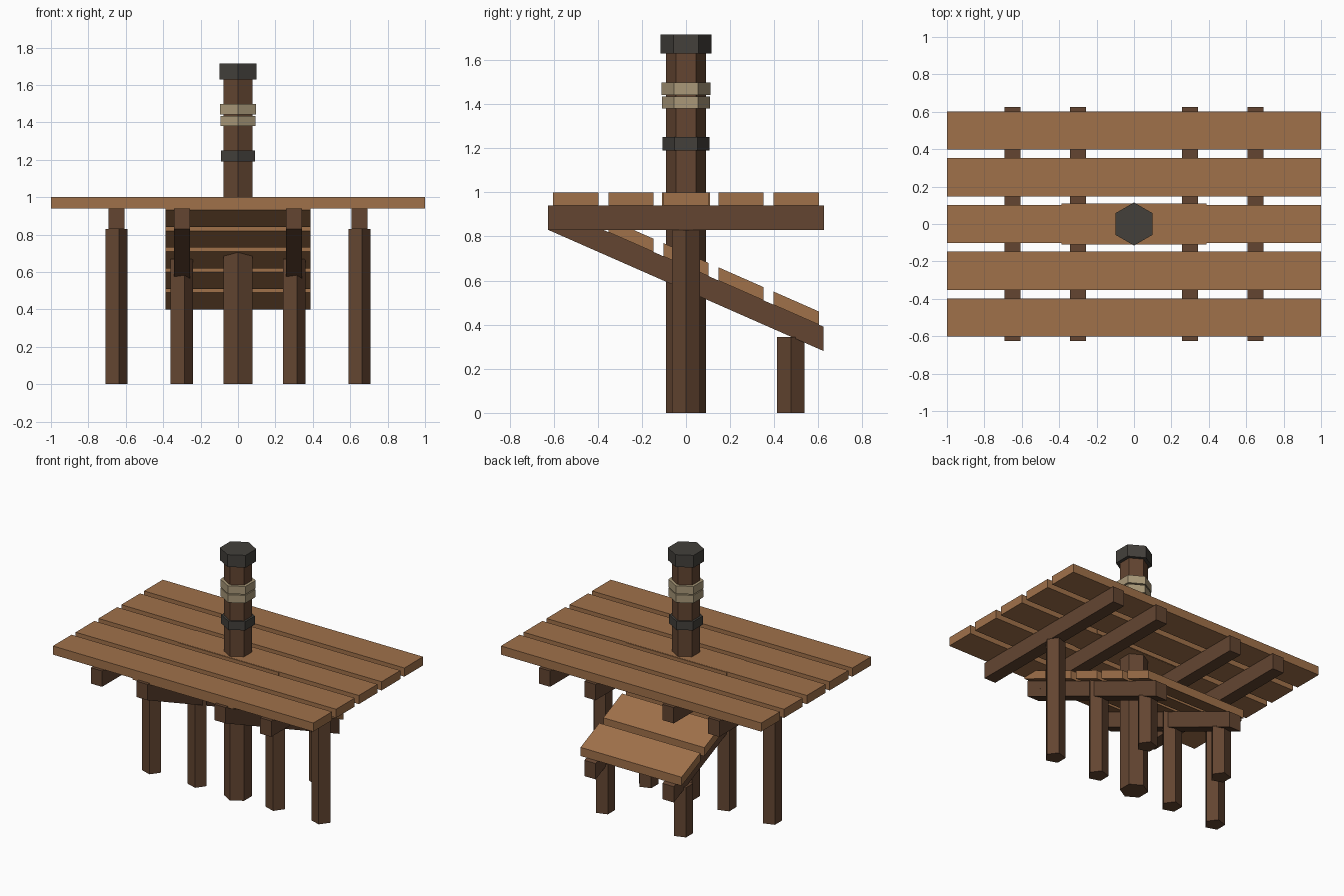
import bpy, bmesh, math

if "Cube" in bpy.data.objects:
    bpy.data.objects.remove(bpy.data.objects["Cube"])


def material(name, rgb):
    """Flat colour from 0-255 display values."""
    def lin(c):
        c /= 255
        return c / 12.92 if c <= 0.04045 else ((c + 0.055) / 1.055) ** 2.4
    m = bpy.data.materials.new(name)
    m.diffuse_color = (*[lin(c) for c in rgb], 1)
    m.use_nodes = True
    m.node_tree.nodes["Principled BSDF"].inputs["Base Color"].default_value = m.diffuse_color
    return m


PLANK = material("plank_wood", (160, 113, 74))
DARK = material("dark_wood", (99, 69, 49))
IRON = material("dark_iron", (67, 64, 59))
ROPE = material("rope", (170, 153, 121))
SLOPE = -0.44


def finish(bm, name, mat):
    bmesh.ops.recalc_face_normals(bm, faces=bm.faces)
    mesh = bpy.data.meshes.new(name)
    bm.to_mesh(mesh)
    bm.free()
    mesh.materials.append(mat)
    obj = bpy.data.objects.new(name, mesh)
    bpy.context.collection.objects.link(obj)
    return obj


def box(name, x, y, z, mat, slope=0.0):
    """Box from (min, max) ranges; slope shears it downward along y."""
    bm = bmesh.new()
    bmesh.ops.create_cube(bm, size=1)
    for v in bm.verts:
        v.co = [r[0] + (c + 0.5) * (r[1] - r[0]) for c, r in zip(v.co, (x, y, z))]
        v.co.z += slope * (v.co.y + 0.625)
    return finish(bm, name, mat)


def prism(name, sides, radius, x, y, z0, z1, mat, turn=0.0):
    """Upright prism with one corner at the turn angle."""
    bm = bmesh.new()
    ring = []
    for i in range(sides):
        a = turn + math.tau * i / sides
        ring.append(bm.verts.new((x + radius * math.cos(a), y + radius * math.sin(a), z0)))
    base = bm.faces.new(ring)
    top = bmesh.ops.extrude_face_region(bm, geom=[base])["geom"]
    for v in top:
        if isinstance(v, bmesh.types.BMVert):
            v.co.z = z1
    return finish(bm, name, mat)


# Deck planks and the shorter sloped planks below
for i in range(5):
    y = -0.5 + 0.25 * i
    span = (y - 0.1025, y + 0.1025)
    box("deck_plank", (-1, 1), span, (0.94, 1.0), PLANK)
    box("ramp_plank", (-0.388, 0.388), span, (0.94, 1.0), PLANK, SLOPE)

# Short board around the central post
box("centre_board", (-0.388, 0.388), (-0.109, 0.109), (0.941, 0.999), PLANK)

# Joists and supporting posts, both sides
R = 0.066
for s in (-1, 1):
    for x in (0.30 * s, 0.65 * s):
        box("deck_joist", (x - 0.0435, x + 0.0435), (-0.625, 0.625), (0.83, 0.94), DARK)
    x = 0.30 * s
    box("ramp_joist", (x - 0.0434, x + 0.0434), (-0.624, 0.624), (0.83, 0.94), DARK, SLOPE)
    off = -0.095 * R
    prism("outer_post", 5, R, 0.65 * s + off, 0, 0, 0.83, DARK)
    prism("inner_post", 5, R, x + off, 0, 0, 0.67, DARK)
    prism("back_post", 5, R, x + off, 0.475, 0, 0.345, DARK)

# Central post with its bands and cap
for name, r, z0, z1, mat in (
    ("centre_post", 0.09, 0, 1.65, DARK),
    ("iron_band", 0.106, 1.19, 1.25, IRON),
    ("lower_rope_band", 0.109, 1.38, 1.434, ROPE),
    ("upper_rope_band", 0.111, 1.442, 1.497, ROPE),
    ("post_cap", 0.115, 1.63, 1.715, IRON),
):
    prism(name, 6, r, 0, 0, z0, z1, mat, math.pi / 2)
